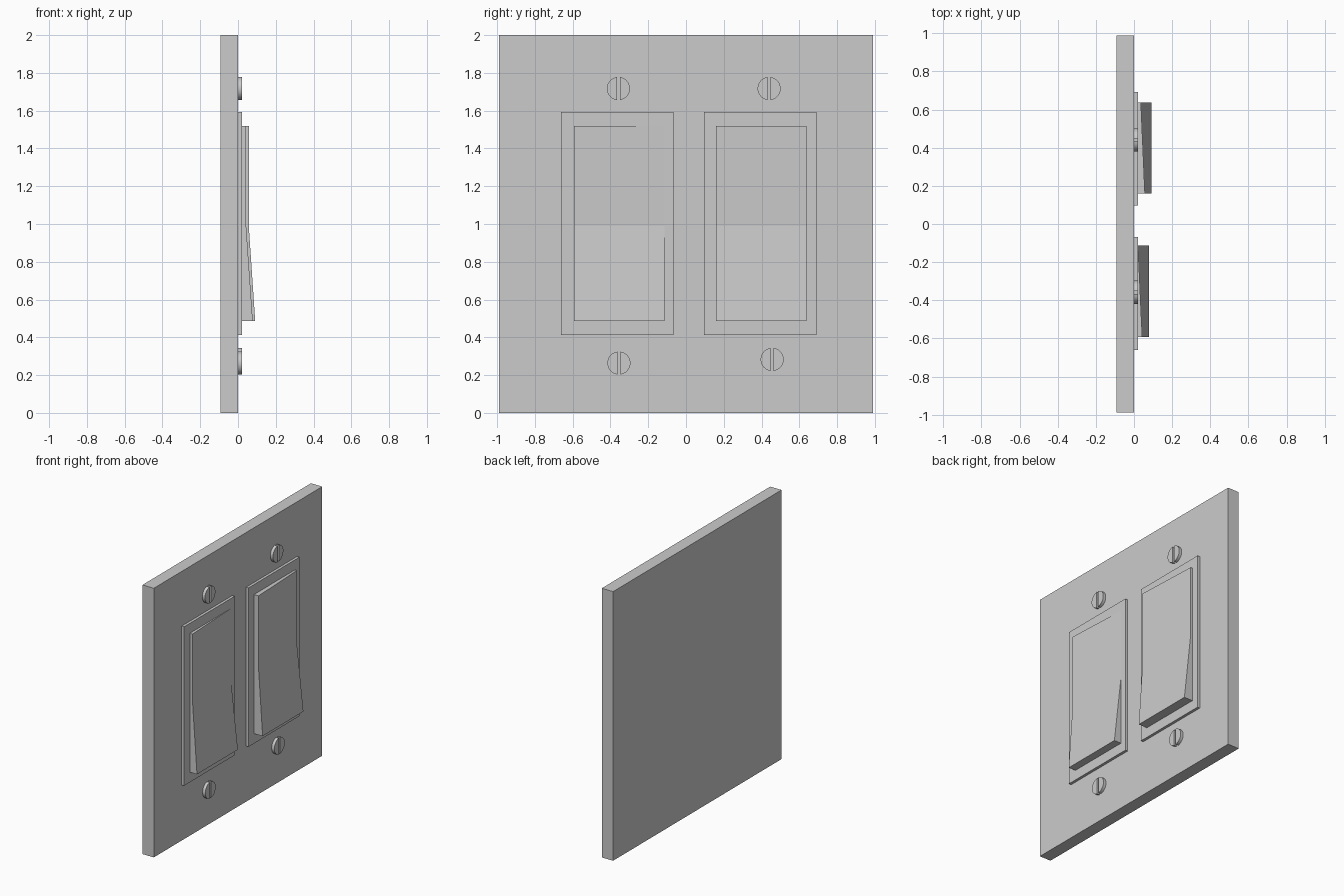
import bpy, bmesh, math

if "Cube" in bpy.data.objects:
    bpy.data.objects.remove(bpy.data.objects["Cube"])


def make_object(name, verts, faces):
    mesh = bpy.data.meshes.new(name)
    mesh.from_pydata(verts, [], faces)
    bm = bmesh.new()
    bm.from_mesh(mesh)
    bmesh.ops.recalc_face_normals(bm, faces=bm.faces)
    bm.to_mesh(mesh)
    bm.free()
    obj = bpy.data.objects.new(name, mesh)
    bpy.context.collection.objects.link(obj)
    return obj


def box(name, x0, x1, y0, y1, z0, z1):
    verts = [(x, y, z) for x in (x0, x1) for y in (y0, y1) for z in (z0, z1)]
    faces = [(0, 1, 3, 2), (4, 6, 7, 5), (0, 4, 5, 1),
             (2, 3, 7, 6), (0, 2, 6, 4), (1, 5, 7, 3)]
    return make_object(name, verts, faces)


def prism(outline, x0, x1, verts, faces):
    # Extrude a y-z outline along x into shared lists
    n, b = len(outline), len(verts)
    verts += [(x, y, z) for x in (x0, x1) for y, z in outline]
    faces += [tuple(range(b, b + n)), tuple(range(b + n, b + 2 * n))]
    faces += [(b + i, b + (i + 1) % n, b + n + (i + 1) % n, b + n + i) for i in range(n)]


def paddle(name, y0, y1, near_x, far_x, bottom_x):
    # Bent rocker: upper half flat and slightly twisted, lower half pushed out
    verts = []
    for y, x in ((y0, near_x), (y1, far_x)):
        verts += [(0.0, y, 0.487), (bottom_x, y, 0.487), (x, y, 0.99),
                  (x, y, 1.52), (0.0, y, 1.52)]
    faces = [(0, 1, 2, 3, 4), (5, 6, 7, 8, 9)]
    faces += [(i, (i + 1) % 5, 5 + (i + 1) % 5, 5 + i) for i in range(5)]
    return make_object(name, verts, faces)


def screw(name, y, z, r=0.061, slot=0.008, height=0.022):
    # Two half discs with the slot left open between them
    verts, faces = [], []
    a = math.acos(slot / r)
    for side in (-1, 1):
        arc = [-a + 2 * a * i / 16 for i in range(17)]
        prism([(y + side * r * math.cos(t), z + r * math.sin(t)) for t in arc],
              0.0, height, verts, faces)
    obj = make_object(name, verts, faces)
    bpy.ops.object.select_all(action='DESELECT')
    obj.select_set(True)
    bpy.context.view_layer.objects.active = obj
    bpy.ops.object.shade_smooth_by_angle(angle=math.radians(30))


# Wall plate
box("wall_plate", -0.093, 0.0, -0.989, 0.989, 0.0, 2.0)

# Raised frames around the switches
box("left_frame", -0.01, 0.02, -0.661, -0.067, 0.413, 1.594)
box("right_frame", -0.01, 0.02, 0.096, 0.692, 0.413, 1.594)

# Rocker paddles
paddle("left_paddle", -0.593, -0.113, 0.043, 0.021, 0.078)
paddle("right_paddle", 0.159, 0.638, 0.057, 0.036, 0.091)

# Slotted screws
for i, (y, z) in enumerate([(-0.358, 1.717), (0.44, 1.717), (-0.355, 0.264), (0.456, 0.283)]):
    screw(f"screw_{i + 1}", y, z)
